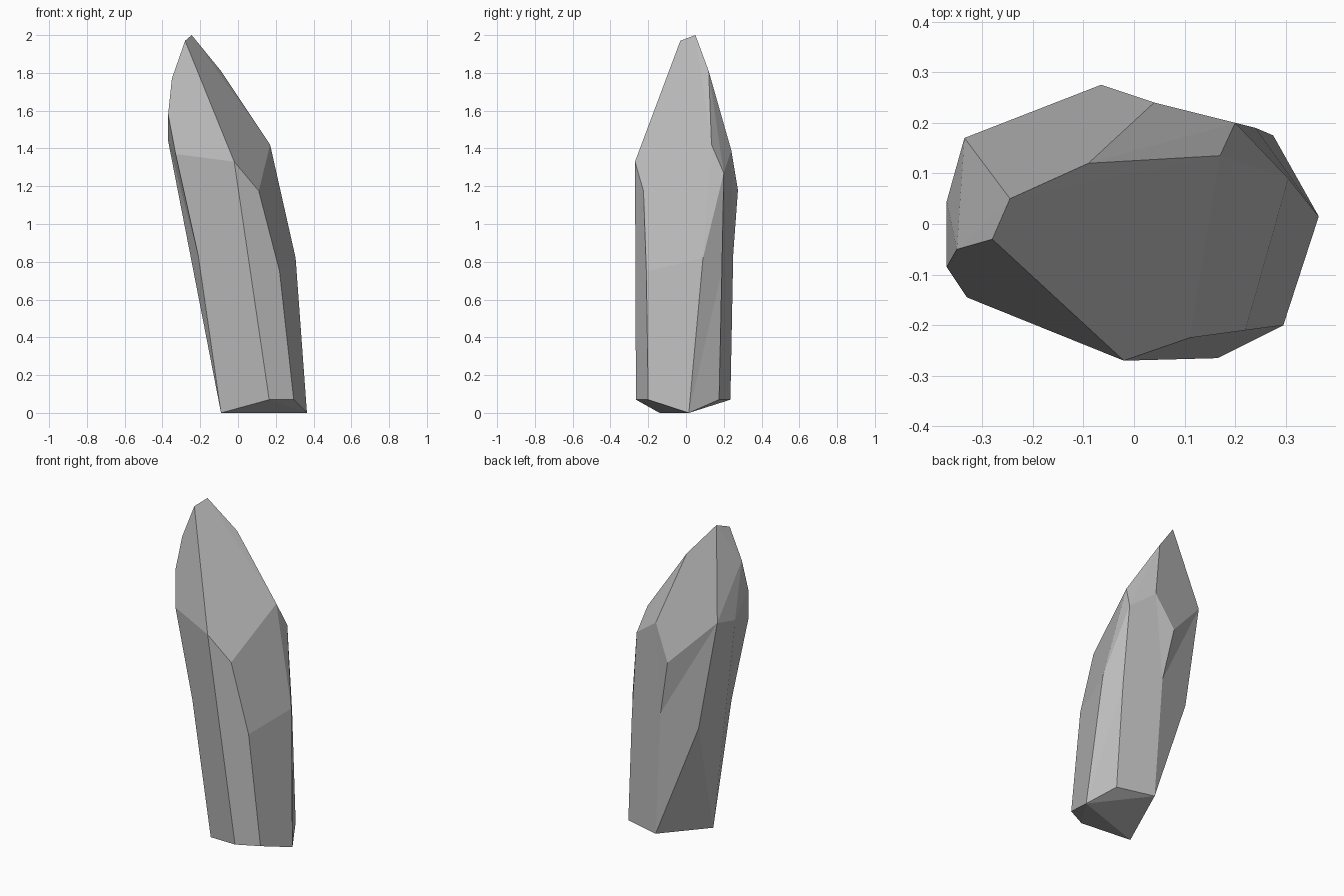
import bpy, bmesh, math
from mathutils import Vector

cube = bpy.data.objects.get("Cube")
if cube:
    bpy.data.objects.remove(cube, do_unlink=True)

# stone colour
stone = bpy.data.materials.new("grey stone")
stone.use_nodes = True
colour = (0.5, 0.5, 0.5, 1)
stone.diffuse_color = colour
stone.node_tree.nodes["Principled BSDF"].inputs["Base Color"].default_value = colour

# corner points of the leaning shard, from the foot up
foot = [(-.09, -.14, 0), (.365, .015, 0), (.165, -.265, .07), (.295, -.2, .07),
        (.275, .175, .07), (.045, .235, .07)]
waist = [(.08, -.272, .8), (.22, -.21, .75), (.305, .09, .82), (-.22, .19, .78)]
hollow_waist = [(-.21, -.15, .83), (0, .25, .84), (.24, .19, .75)]
shoulder = [(-.02, -.27, 1.33), (.11, -.225, 1.175), (.17, .135, 1.42),
            (.2, .2, 1.27), (.04, .24, 1.39), (-.065, .275, 1.18),
            (-.335, .17, 1.46), (-.37, .045, 1.44), (-.33, -.145, 1.37)]
tip = [(-.37, -.085, 1.58), (-.35, -.05, 1.77), (-.09, .12, 1.81),
       (-.28, -.03, 1.97), (-.245, .05, 2)]

# wrap the corners in a hull; hollow corners are pushed out first, then put back
bm = bmesh.new()
for p in foot + waist + shoulder + tip:
    bm.verts.new(p)
restore = []
for p in hollow_waist:
    v = bm.verts.new((.03 + (p[0] - .03) * 1.15, p[1] * 1.15, p[2]))
    restore.append((v, Vector(p)))
bmesh.ops.convex_hull(bm, input=bm.verts[:])
for v, p in restore:
    if v.is_valid:
        v.co = p
bmesh.ops.delete(bm, geom=[v for v in bm.verts if not v.link_faces], context='VERTS')

# merge nearly flat neighbours into broad facets
bmesh.ops.dissolve_limit(bm, angle_limit=math.radians(4), verts=bm.verts[:], edges=bm.edges[:])
bmesh.ops.recalc_face_normals(bm, faces=bm.faces[:])

mesh = bpy.data.meshes.new("stone_shard")
bm.to_mesh(mesh)
bm.free()
mesh.materials.append(stone)
shard = bpy.data.objects.new("stone_shard", mesh)
bpy.context.collection.objects.link(shard)
